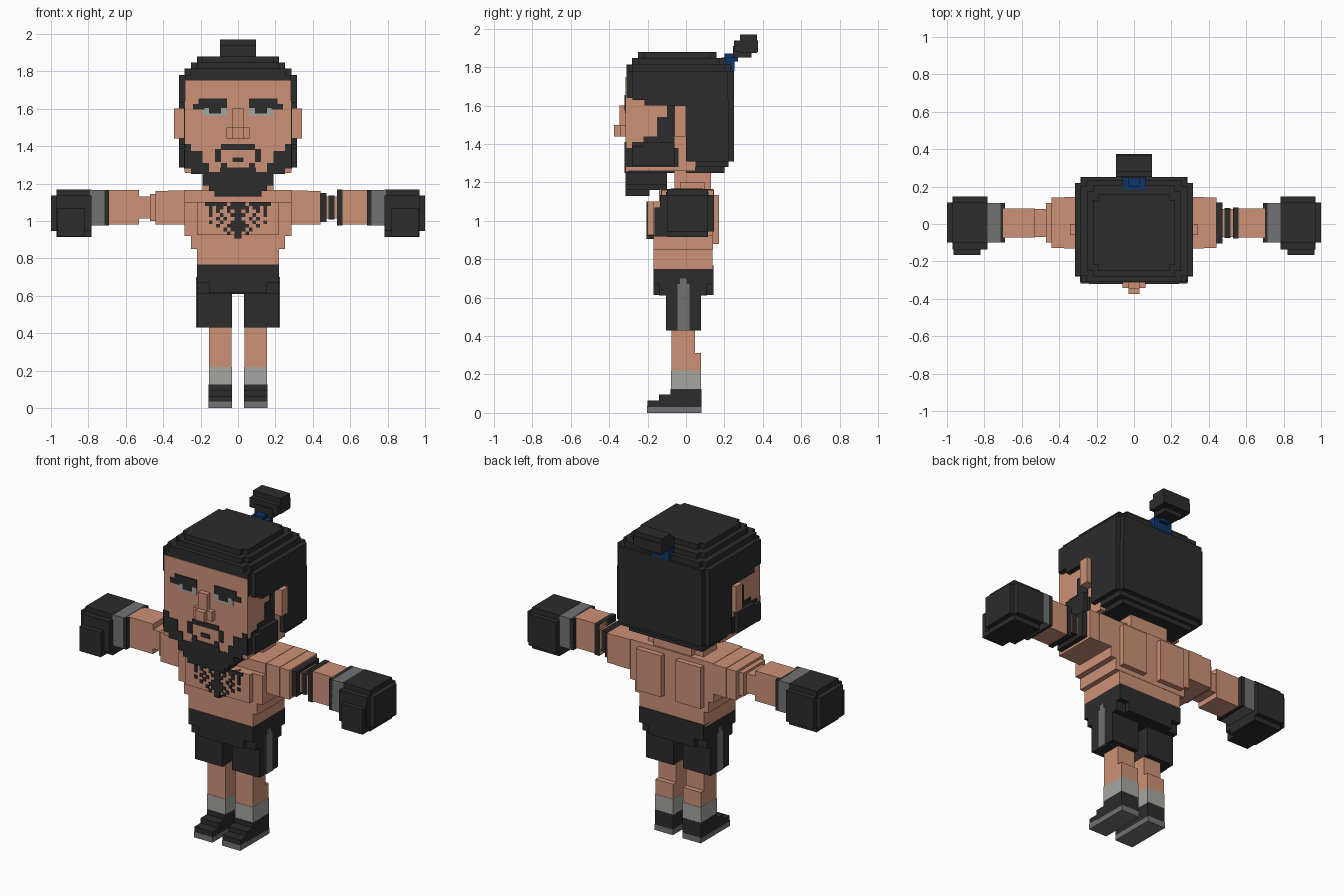
import bpy


def material(name, r, g, b):
    m = bpy.data.materials.new(name)
    m.diffuse_color = (r, g, b, 1)
    return m


SKIN = material("skin", .61, .285, .185)
DARK = material("charcoal", .025, .025, .025)
GREY = material("mid grey", .17, .17, .17)
LIGHT = material("light grey", .38, .39, .36)
BLUE = material("blue", .004, .035, .14)


def part(name, mat, boxes, mirror=False):
    """One object made of boxes (x0, x1, y0, y1, z0, z1), optionally mirrored in x."""
    boxes = list(boxes)
    if mirror:
        boxes += [(-b[1], -b[0]) + tuple(b[2:]) for b in boxes]
    verts, faces = [], []
    for x0, x1, y0, y1, z0, z1 in boxes:
        n = len(verts)
        verts += [(x, y, z) for z in (z0, z1) for x, y in ((x0, y0), (x1, y0), (x1, y1), (x0, y1))]
        faces += [[n + i for i in f] for f in ((3, 2, 1, 0), (4, 5, 6, 7), (0, 1, 5, 4),
                                               (1, 2, 6, 5), (2, 3, 7, 6), (3, 0, 4, 7))]
    me = bpy.data.meshes.new(name)
    me.from_pydata(verts, [], faces)
    me.materials.append(mat)
    ob = bpy.data.objects.new(name, me)
    bpy.context.collection.objects.link(ob)
    return ob


def layer(z0, z1, hx, y0, y1, s=.031):
    """Slab with notched corners."""
    return [(-hx, hx, y0 + s, y1 - s, z0, z1), (-hx + s, hx - s, y0, y1, z0, z1)]


# Head core, ears and neck
part("head", SKIN, [(-.285, .285, -.309, .05, 1.26, 1.64)])
part("face", SKIN, [(-.283, .283, -.314, -.30, 1.255, 1.75)])
part("ears", SKIN, [(.28, .342, -.06, 0, 1.44, 1.6)], True)
part("neck", SKIN, [(-.13, .13, -.06, .13, 1.14, 1.27), (-.19, .19, -.03, .10, 1.14, 1.2)])

# Hair: stepped cap, and the back below the ears
part("hair", DARK,
     layer(1.63, 1.78, .315, -.31, .25) + layer(1.78, 1.815, .285, -.31, .235)
     + layer(1.815, 1.847, .25, -.28, .205) + layer(1.847, 1.88, .22, -.25, .16)
     + [(-.315, .315, -.215, .22, 1.6, 1.64),
        (-.315, .315, 0, .22, 1.31, 1.62), (-.285, .285, 0, .25, 1.31, 1.64),
        (-.285, .285, 0, .22, 1.28, 1.32), (-.25, .25, .0, .2, 1.25, 1.29)])
part("hair_tie", BLUE, [(-.062, .062, .185, .252, 1.78, 1.85), (-.03, .03, .2, .27, 1.83, 1.87)])
part("hair_bun", DARK, [(-.06, .06, .245, .34, 1.85, 1.91), (-.095, .095, .25, .375, 1.88, 1.94),
                        (-.095, .095, .28, .37, 1.875, 1.97)])

# Beard: side steps, jaw, front plates, hanging chin
part("sideburns", DARK, [(.28, .29, y0, y1, 1.28, z) for y0, y1, z in (
    (-.31, -.28, 1.38), (-.28, -.22, 1.41), (-.22, -.15, 1.44),
    (-.15, -.10, 1.54), (-.10, -.06, 1.6), (-.06, -.04, 1.38))], True)
part("jaw_beard", DARK, [(.28, .316, -.28, -.06, 1.285, 1.39), (.28, .316, -.22, -.06, 1.3, 1.41)], True)
part("front_beard", DARK, [(x0, x1, -.319, -.305, z0, z1) for x0, x1, z0, z1 in (
    (.25, .285, 1.28, 1.41), (.19, .285, 1.28, 1.375), (.155, .25, 1.25, 1.31),
    (0, .095, 1.25, 1.285), (.06, .09, 1.27, 1.31))], True)
part("chin_beard", DARK, [(-.25, .25, -.31, -.06, 1.25, 1.29), (-.19, .19, -.315, -.10, 1.19, 1.262),
                          (-.155, .155, -.315, -.10, 1.16, 1.2), (-.125, .125, -.315, -.19, 1.13, 1.17)])
part("moustache", DARK, [(0, .09, -.32, -.31, 1.38, 1.41), (.09, .122, -.32, -.31, 1.315, 1.385),
                         (0, .03, -.32, -.31, 1.315, 1.34)], True)

# Face details
part("eyebrows", DARK, [(.06, .21, -.32, -.31, 1.605, 1.655), (.18, .24, -.32, -.31, 1.595, 1.625)], True)
part("eyes", LIGHT, [(.06, .19, -.318, -.31, 1.562, 1.605)], True)
part("pupils", DARK, [(.09, .155, -.32, -.31, 1.575, 1.61)], True)
part("nose", SKIN, [(-.03, .03, -.345, -.31, 1.44, 1.6), (-.062, .062, -.343, -.31, 1.44, 1.5),
                    (-.03, .03, -.375, -.31, 1.44, 1.5)])

# Torso with chest and shoulder blades
part("torso", SKIN, [(-.22, .22, -.168, .138, .75, .86), (-.25, .25, -.17, .14, .85, .93),
                     (-.285, .285, -.17, .14, .92, 1.1), (-.285, .285, -.14, .14, 1.09, 1.165)])
part("chest", SKIN, [(0, .22, -.2, -.16, .925, 1.1)], True)
part("shoulder_blades", SKIN, [(.05, .22, .13, .172, .88, 1.135)], True)

# Chest hair: half pattern in small cells, starting at the centre line
ROWS = ("##.######", "###.##.#.", "#.#..#.#.", "##..#..#.", "#..#.#...",
        "##..#..#.", "###..#...", "##.#.....", "#.#......", "#........")
C = .0195
part("chest_hair", DARK, [(i * C, i * C + C, -.206, -.165, 1.1 - r * C - C, 1.1 - r * C)
                          for r, row in enumerate(ROWS) for i, c in enumerate(row) if c == "#"], True)

# Arms
part("arms", SKIN, [(.28, .375, -.13, .145, .98, 1.163), (.37, .44, -.128, .143, .98, 1.16),
                    (.44, .47, -.10, .112, 1.0, 1.145), (.46, .54, -.07, .08, 1.012, 1.13),
                    (.53, .70, -.072, .084, .98, 1.165)], True)
part("arm_bands", DARK, [(.44, .472, -.104, .116, .995, 1.15), (.485, .515, -.075, .085, 1.007, 1.135),
                         (.53, .56, -.077, .089, .975, 1.168)])
part("wrist_trim", DARK, [(.69, .715, -.10, .112, .975, 1.165)], True)
part("wrist_wraps", GREY, [(.71, .79, -.10, .112, .975, 1.165)], True)
part("gloves", DARK, [(.783, .97, -.10, .115, .915, 1.167), (.783, .97, -.135, .146, .945, 1.135),
                      (.96, 1.0, -.10, .115, .945, 1.135),
                      (.82, .965, -.165, -.09, .918, 1.07)], True)

# Shorts and side stripes
part("shorts", DARK, [(-.22, .22, -.17, .142, .67, .768), (-.22, .22, -.14, .11, .61, .68)])
part("shorts_front", DARK, [(-.155, .155, -.17, .142, .615, .68)])
part("shorts_legs", DARK, [(.033, .22, -.105, .077, .43, .62)], True)
part("stripes", GREY, [(.215, .225, -.045, .018, .43, .67), (.215, .225, -.03, .003, .66, .7)], True)

# Legs, socks and shoes
part("legs", SKIN, [(.034, .155, -.075, .047, .215, .44), (.034, .155, -.07, .077, .215, .312)], True)
part("socks", LIGHT, [(.033, .156, -.077, .079, .12, .22)], True)
part("shoes", DARK, [(.033, .157, -.08, .08, .03, .125), (.033, .157, -.14, .08, .03, .095),
                     (.033, .157, -.2, .08, .03, .065)], True)
part("soles", GREY, [(.033, .157, -.202, .081, 0, .035)], True)
